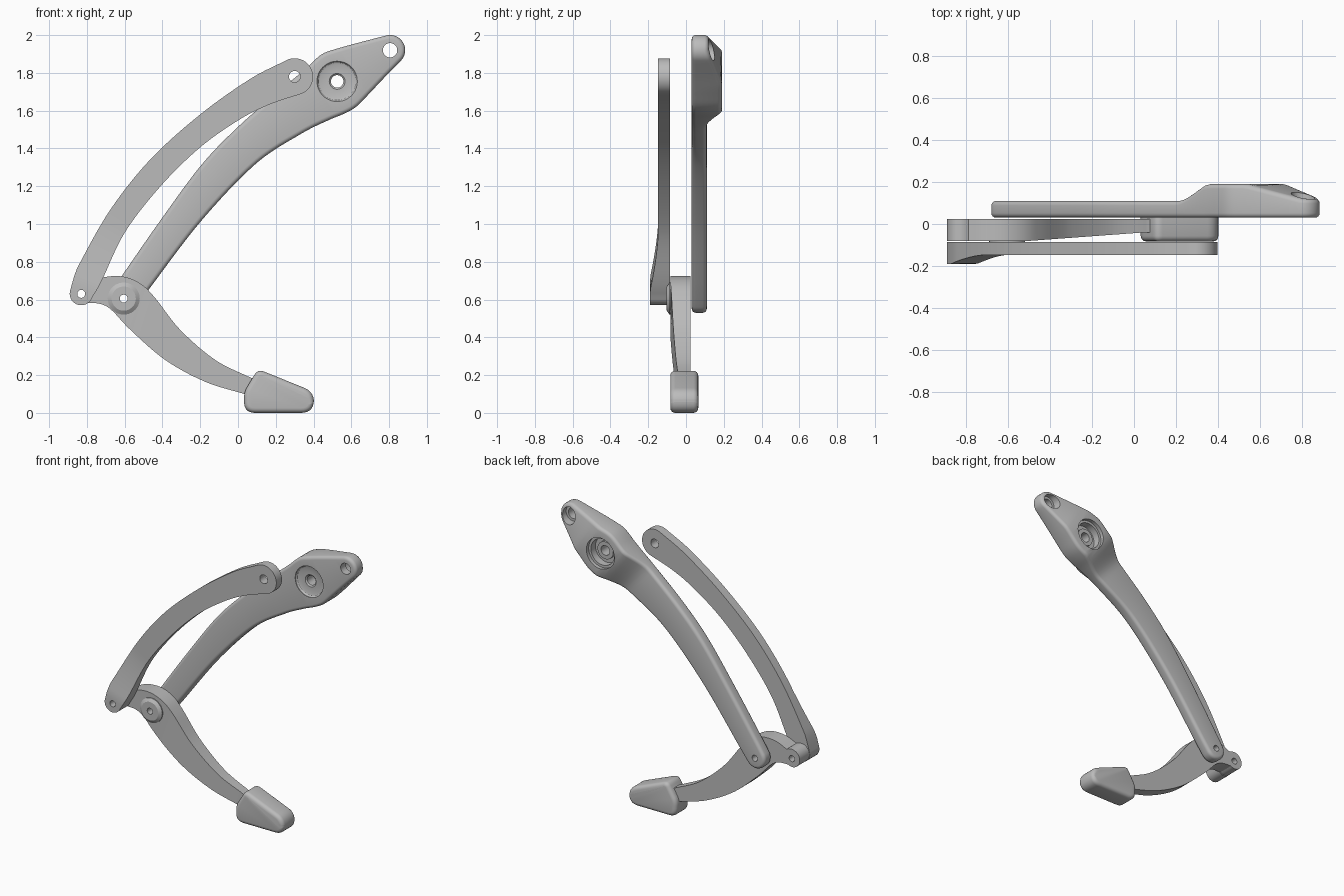
import bpy, bmesh, math
from mathutils import Vector

if "Cube" in bpy.data.objects:
    bpy.data.objects.remove(bpy.data.objects["Cube"])

grey = bpy.data.materials.new("satin_grey")
grey.diffuse_color = (0.5, 0.5, 0.5, 1)
grey.use_nodes = True
grey.node_tree.nodes["Principled BSDF"].inputs["Base Color"].default_value = grey.diffuse_color


def finish(name, bm):
    bmesh.ops.remove_doubles(bm, verts=bm.verts, dist=1e-5)
    bmesh.ops.recalc_face_normals(bm, faces=bm.faces)
    mesh = bpy.data.meshes.new(name)
    bm.to_mesh(mesh)
    bm.free()
    mesh.materials.append(grey)
    ob = bpy.data.objects.new(name, mesh)
    bpy.context.collection.objects.link(ob)
    return ob


def activate(ob):
    bpy.ops.object.select_all(action='DESELECT')
    ob.select_set(True)
    bpy.context.view_layer.objects.active = ob


def smooth(ob):
    activate(ob)
    bpy.ops.object.shade_smooth_by_angle(angle=math.radians(30))


def cut(ob, cutter):
    activate(ob)
    mod = ob.modifiers.new("cut", 'BOOLEAN')
    mod.operation, mod.solver, mod.object = 'DIFFERENCE', 'EXACT', cutter
    bpy.ops.object.modifier_apply(modifier=mod.name)
    bpy.data.objects.remove(cutter)


def lathe(name, centre, profile, closed=False, n=40):
    """Spin (radius, y) points about a y axis through centre (x, z)."""
    bm = bmesh.new()
    rings = [[bm.verts.new((centre[0] + r * math.cos(a), y, centre[1] + r * math.sin(a)))
              for a in (2 * math.pi * k / n for k in range(n))] for r, y in profile]
    pairs = list(zip(rings, rings[1:])) + ([(rings[-1], rings[0])] if closed else [])
    for p, q in pairs:
        for k in range(n):
            bm.faces.new((p[k], p[k - 1], q[k - 1], q[k]))
    return finish(name, bm)


def hole(ob, centre, r, y0=-0.3, y1=0.3):
    cut(ob, lathe("cutter", centre, [(0, y0), (r, y0), (r, y1), (0, y1)]))


def spline(points, n):
    """Smooth curve through the points, resampled evenly."""
    p = [Vector(q) for q in points]
    p = [2 * p[0] - p[1]] + p + [2 * p[-1] - p[-2]]
    fine = []
    for a, b, c, d in zip(p, p[1:], p[2:], p[3:]):
        for k in range(20):
            t = k / 20
            fine.append(0.5 * (2 * b + (c - a) * t + (2 * a - 5 * b + 4 * c - d) * t * t
                               + (3 * b - a - 3 * c + d) * t ** 3))
    fine.append(p[-2])
    length = [0]
    for a, b in zip(fine, fine[1:]):
        length.append(length[-1] + (b - a).length)
    out, j = [], 0
    for k in range(n):
        s = length[-1] * k / (n - 1)
        while j < len(fine) - 2 and length[j + 1] < s:
            j += 1
        out.append(fine[j].lerp(fine[j + 1], (s - length[j]) / (length[j + 1] - length[j])))
    return out


def arc(c, r, tip, end, n=10):
    """Half of a rounded end, from its tip to the start of a side."""
    c, end = Vector(c), Vector(end)
    a0, v = math.atan2(tip.y, tip.x), end - c
    da = (math.atan2(v.y, v.x) - a0 + math.pi) % (2 * math.pi) - math.pi
    return [c + (r + (v.length - r) * k / n) * Vector((math.cos(a0 + da * k / n), math.sin(a0 + da * k / n)))
            for k in range(n)]


def band(c0, r0, c1, r1, side_a, side_b, n=60):
    """Closed outline: two curved sides joined by rounded ends."""
    tip0 = Vector(c0) - (Vector(side_a[1]) + Vector(side_b[1])) / 2
    tip1 = Vector(c1) - (Vector(side_a[-2]) + Vector(side_b[-2])) / 2
    a, b = [arc(c0, r0, tip0, s[0]) + spline(s, n) + arc(c1, r1, tip1, s[-1])[::-1]
            for s in (side_a, side_b)]
    return a + b[-2:0:-1]


def loft(name, loop, front, back, r=0.0, steps=4):
    """Plate with rounded rims between the front(x, z) and back(x, z) depths."""
    m = len(loop)
    area = sum(loop[i - 1].cross(loop[i]) for i in range(m))
    inward = []
    for i in range(m):
        t = (loop[(i + 1) % m] - loop[i - 1]).normalized()
        inward.append(Vector((-t.y, t.x)) * (1 if area > 0 else -1))
    angles = [math.pi / 2 * j / steps for j in range(steps + 1)] if r else [0]
    layers = [(front, 1, a) for a in angles] + [(back, -1, a) for a in reversed(angles)]
    bm = bmesh.new()
    rings = []
    for depth, sign, a in layers:
        pts = [p + v * r * (1 - math.sin(a)) for p, v in zip(loop, inward)]
        rings.append([bm.verts.new((p.x, depth(p.x, p.y) + sign * r * (1 - math.cos(a)), p.y)) for p in pts])
    for p, q in zip(rings, rings[1:]):
        for k in range(m):
            bm.faces.new((p[k], p[k - 1], q[k - 1], q[k]))
    for ring in (rings[0], rings[-1]):
        for i in range(m // 2):
            quad = [ring[i], ring[i + 1], ring[-i - 1], ring[-i]]
            bm.faces.new(list(dict.fromkeys(quad)))
    return finish(name, bm)


def clamp(t):
    return max(0.0, min(1.0, t))


KNUCKLE, PIVOT, HUB, EYE, LINK_TOP = (-0.605, 0.605), (-0.83, 0.63), (0.525, 1.755), (0.805, 1.92), (0.30, 1.78)


# main arm: slim curved beam swelling into a thick hub, sloping off at the tip
def arm_back(x, z):
    s = 0.7 * x + 0.71 * z
    t = clamp((s - 1.335) / 0.185)
    rise = 0.5 * t * t + 0.5 * t * t * (3 - 2 * t)
    return 0.11 + 0.08 * rise - 0.07 * clamp((s - 1.74) / 0.235)


arm = loft("main_arm", band(
    KNUCKLE, 0.075, EYE, 0.08,
    [(-0.668, 0.645), (-0.615, 0.725), (-0.41, 1.02), (-0.2, 1.305), (-0.015, 1.5), (0.2, 1.69), (0.35, 1.815),
     (0.41, 1.872), (0.455, 1.905), (0.52, 1.927), (0.62, 1.955), (0.785, 1.998)],
    [(-0.545, 0.56), (-0.475, 0.65), (-0.2, 1.01), (0.09, 1.315), (0.33, 1.475), (0.48, 1.55), (0.56, 1.583),
     (0.625, 1.62), (0.69, 1.685), (0.77, 1.77), (0.862, 1.864)], 90),
    lambda x, z: 0.03, arm_back, 0.022)
hole(arm, KNUCKLE, 0.021)
hole(arm, EYE, 0.038)
hole(arm, EYE, 0.056, 0.085, 0.3)
# hub recesses: shallow dish in front, stepped groove around a boss behind
cut(arm, lathe("cutter", HUB, [
    (0, 0.0), (0.107, 0.0), (0.107, 0.034), (0.1, 0.044), (0.09, 0.048), (0.042, 0.048), (0.033, 0.056),
    (0.033, 0.135), (0.06, 0.135), (0.06, 0.115), (0.09, 0.115), (0.09, 0.165), (0.107, 0.165),
    (0.107, 0.25), (0, 0.25)]))
smooth(arm)


# connecting link: thin curved bar, thicker at its lower end
def link_front(x, z):
    t = clamp((0.5 * x + 0.87 * z - 0.19) / 0.35)
    return -0.147 - 0.043 * (1 - t) ** 1.6


link = loft("connecting_link", band(
    PIVOT, 0.06, LINK_TOP, 0.097,
    [(-0.888, 0.65), (-0.868, 0.72), (-0.834, 0.80), (-0.675, 1.077), (-0.464, 1.342), (-0.2, 1.58),
     (0.063, 1.767), (0.25, 1.864)],
    [(-0.773, 0.61), (-0.745, 0.655), (-0.712, 0.72), (-0.596, 0.96), (-0.41, 1.2), (-0.2, 1.406),
     (0.01, 1.554), (0.17, 1.634), (0.338, 1.69)]),
    link_front, lambda x, z: -0.085)
hole(link, PIVOT, 0.021)
hole(link, LINK_TOP, 0.03)
smooth(link)

# lower lever: curved finger segment thinning towards the tip
lever = loft("lower_lever", band(
    PIVOT, 0.06, (0.06, 0.14), 0.05,
    [(-0.79, 0.685), (-0.71, 0.718), (-0.61, 0.722), (-0.517, 0.685), (-0.44, 0.61), (-0.306, 0.44),
     (-0.12, 0.28), (0.07, 0.185)],
    [(-0.80, 0.582), (-0.73, 0.577), (-0.67, 0.545), (-0.57, 0.44), (-0.385, 0.28), (-0.174, 0.165),
     (0.04, 0.098)]),
    lambda x, z: -0.082 + 0.042 * clamp((x + 0.52) / 0.57), lambda x, z: 0.025)
hole(lever, PIVOT, 0.021)
hole(lever, KNUCKLE, 0.021)
smooth(lever)

# raised collar around the knuckle hole
smooth(lathe("knuckle_collar", KNUCKLE, [
    (0.021, -0.07), (0.085, -0.07), (0.085, -0.088), (0.064, -0.102), (0.021, -0.102)], closed=True))

# fingertip pad: rounded wedge, each corner is (x, z, rounding distance)
corners = [(0.032, 0.0, 0.06), (0.402, 0.0, 0.07), (0.402, 0.112, 0.055), (0.105, 0.232, 0.035), (0.032, 0.11, 0.03)]
pts = [Vector(c[:2]) for c in corners]
outline = []
for i, (x, z, d) in enumerate(corners):
    p = pts[i]
    a = p + (pts[i - 1] - p).normalized() * d
    b = p + (pts[(i + 1) % len(pts)] - p).normalized() * d
    for k in range(8):
        t = k / 7
        outline.append(a * (1 - t) ** 2 + p * 2 * t * (1 - t) + b * t * t)
smooth(loft("fingertip_pad", outline, lambda x, z: -0.083, lambda x, z: 0.065, 0.026))
